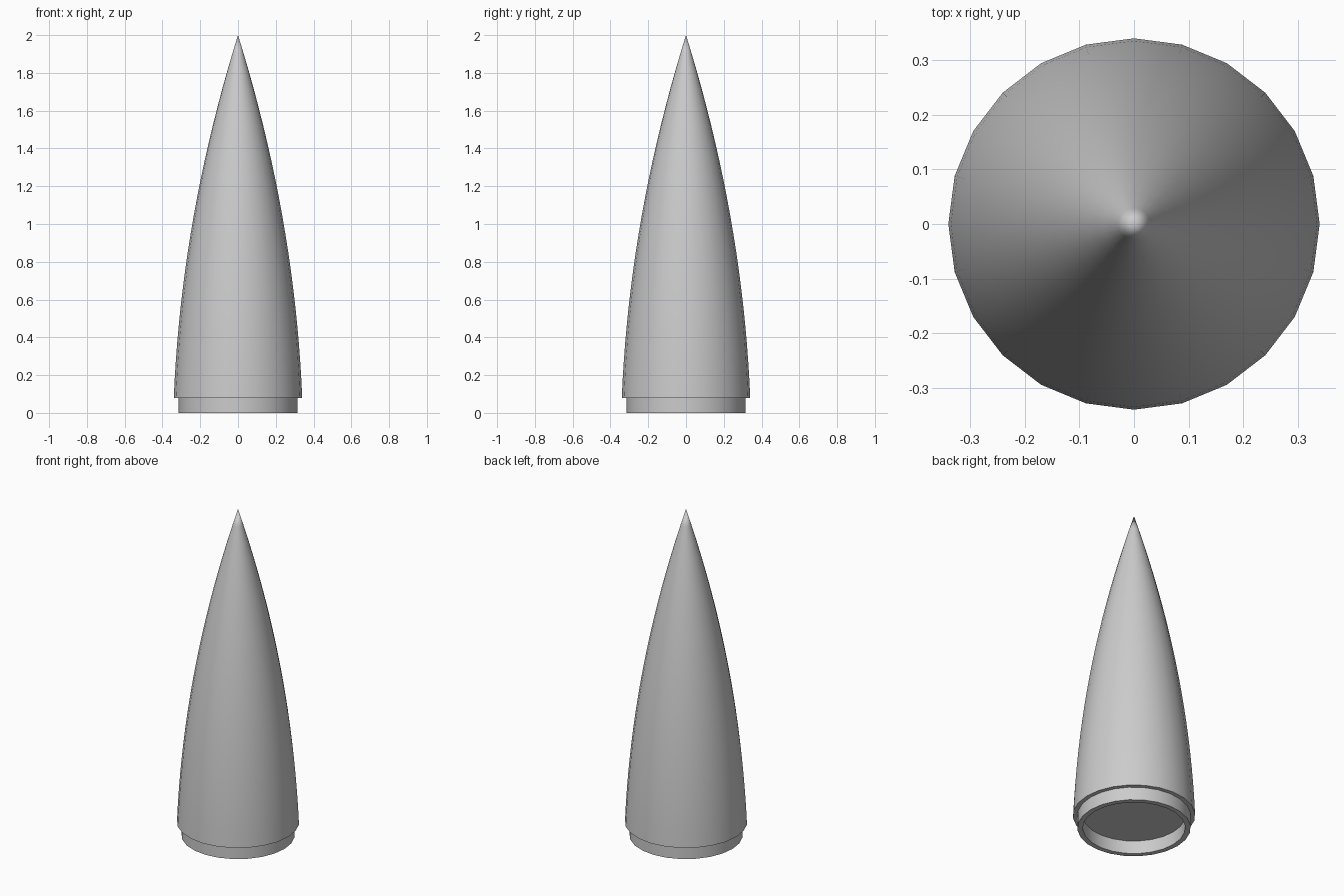
import bpy, bmesh, math

if "Cube" in bpy.data.objects:
    bpy.data.objects.remove(bpy.data.objects["Cube"])

SIDES = 24
RADIUS, BASE, TIP = 0.34, 0.08, 2.0

grey = bpy.data.materials.new("grey")
grey.diffuse_color = (0.6, 0.6, 0.6, 1)
grey.use_nodes = True
grey.node_tree.nodes["Principled BSDF"].inputs["Base Color"].default_value = grey.diffuse_color


def lathe(name, profile):
    """Spin an (r, z) outline around z; zero radius makes a single pole."""
    bm = bmesh.new()
    rings = []
    for r, z in profile:
        if r < 1e-6:
            rings.append([bm.verts.new((0, 0, z))] * SIDES)
        else:
            rings.append([bm.verts.new((r * math.cos(2 * math.pi * i / SIDES),
                                        r * math.sin(2 * math.pi * i / SIDES), z))
                          for i in range(SIDES)])
    for a, b in zip(rings, rings[1:]):
        for i in range(SIDES):
            j = (i + 1) % SIDES
            quad = list(dict.fromkeys((a[i], a[j], b[j], b[i])))
            bm.faces.new(quad)
    bmesh.ops.recalc_face_normals(bm, faces=bm.faces)
    mesh = bpy.data.meshes.new(name)
    bm.to_mesh(mesh)
    bm.free()
    mesh.materials.append(grey)
    obj = bpy.data.objects.new(name, mesh)
    bpy.context.collection.objects.link(obj)
    bpy.ops.object.select_all(action='DESELECT')
    obj.select_set(True)
    bpy.context.view_layer.objects.active = obj
    bpy.ops.object.shade_smooth_by_angle(angle=math.radians(35))
    return obj


# Nose cone: recessed floor, socket wall, collar, shoulder lip and curved shell
socket = [(0, BASE), (0.285, BASE), (0.285, 0), (0.315, 0), (0.315, BASE)]
STEPS = 20
shell = []
for i in range(STEPS + 1):
    t = i / STEPS
    shell.append((RADIUS * (1 - t) * (1 + 0.765 * t), BASE + (TIP - BASE) * t))
lathe("nose_cone", socket + shell)
